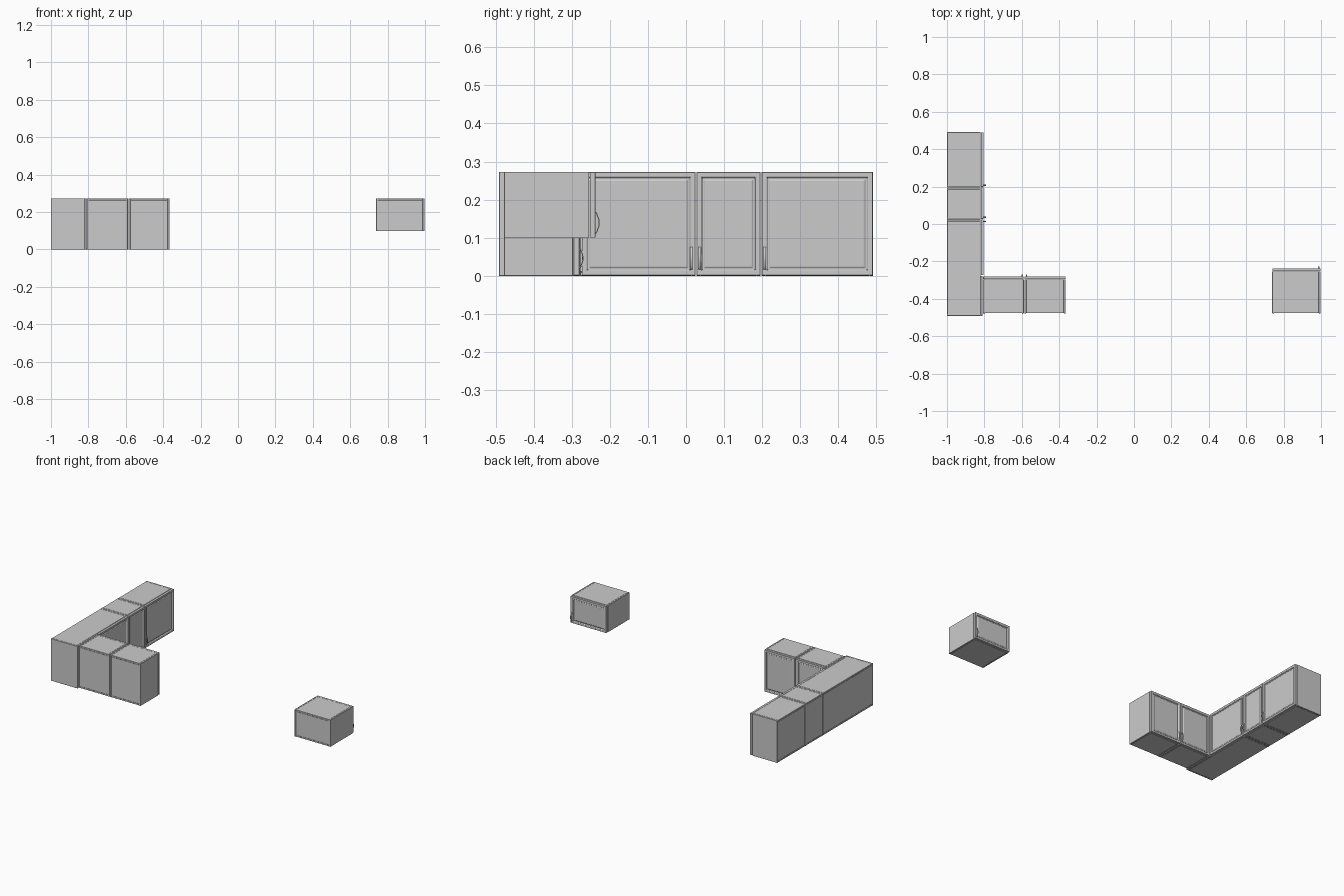
import bpy, bmesh, math
from mathutils import Matrix, Vector

if "Cube" in bpy.data.objects:
    bpy.data.objects.remove(bpy.data.objects["Cube"])

TOP = 0.273      # shared top height
T = 0.01         # board thickness
GAP = 0.0015     # gap between carcass and door


def add_mesh(name, bm, mat, bevel=0.0):
    bmesh.ops.recalc_face_normals(bm, faces=bm.faces)
    bm.transform(mat)
    me = bpy.data.meshes.new(name)
    bm.to_mesh(me)
    bm.free()
    ob = bpy.data.objects.new(name, me)
    bpy.context.collection.objects.link(ob)
    if bevel:
        m = ob.modifiers.new("edge", 'BEVEL')
        m.width, m.segments, m.limit_method = bevel, 1, 'ANGLE'
    return ob


def add_box(bm, lo, hi):
    lo, hi = Vector(lo), Vector(hi)
    m = Matrix.Translation((lo + hi) / 2) @ Matrix.Diagonal((*(hi - lo), 1))
    return bmesh.ops.create_cube(bm, size=1, matrix=m)["verts"]


# Carcass: side, top, bottom and back boards, open towards +y
def carcass(name, mat, w, d, z0):
    bm = bmesh.new()
    add_box(bm, (0, 0, z0), (T, d, TOP))
    add_box(bm, (w - T, 0, z0), (w, d, TOP))
    add_box(bm, (T, 0.001, z0), (w - T, d, z0 + T))
    add_box(bm, (T, 0.001, TOP - T), (w - T, d, TOP))
    add_box(bm, (T, 0.001, z0 + T), (w - T, 0.006, TOP - T))
    add_mesh(name, bm, mat, 0.0008)


# Door: slab with a chamfered frame and a slightly raised centre panel
def door(name, mat, x0, x1, d, z0, thick):
    bm = bmesh.new()
    add_box(bm, (x0 + 0.001, d + GAP, z0 + 0.001), (x1 - 0.001, d + thick, TOP - 0.001))
    bm.normal_update()
    front = max(bm.faces, key=lambda f: f.normal.y)
    for width, depth in ((0.002, 0.0), (0.016, 0.0), (0.004, -0.006),
                         (0.004, 0.0), (0.006, 0.003)):
        bmesh.ops.inset_region(bm, faces=[front], thickness=width)
        for v in front.verts:
            v.co.y += depth
    add_mesh(name, bm, mat, 0.0008)


# Handle: bowed flat bar with two feet, swept along an arch
def handle(name, mat, x, y, z):
    path = [(-0.002, 0), (0.004, 0.004), (0.0065, 0.012), (0.010, 0.021), (0.011, 0.030)]
    path += [(p, 0.060 - q) for p, q in reversed(path[:-1])]
    bm = bmesh.new()
    rings = []
    for i, (p, q) in enumerate(path):
        a, b = path[max(i - 1, 0)], path[min(i + 1, len(path) - 1)]
        t = Vector((b[0] - a[0], b[1] - a[1])).normalized()
        n = Vector((t.y, -t.x)) * 0.0014
        rings.append([bm.verts.new((x + sx * 0.0035, y + p - 0.0014 + s * n.x, z + q + s * n.y))
                      for sx, s in ((-1, -1), (1, -1), (1, 1), (-1, 1))])
    for r, s in zip(rings, rings[1:]):
        for k in range(4):
            bm.faces.new((r[k], r[(k + 1) % 4], s[(k + 1) % 4], s[k]))
    bm.faces.new(rings[0])
    bm.faces.new(rings[-1])
    ob = add_mesh(name, bm, mat)
    bpy.ops.object.select_all(action='DESELECT')
    ob.select_set(True)
    bpy.context.view_layer.objects.active = ob
    bpy.ops.object.shade_smooth_by_angle(angle=math.radians(40))


def cabinet(name, origin, angle, w, d, z0, door_w, handle_x, thick=0.0165):
    mat = Matrix.Translation((*origin, 0)) @ Matrix.Rotation(math.radians(angle), 4, 'Z')
    carcass(name + "_carcass", mat, w, d, z0)
    door(name + "_door", mat, 0, door_w, d, z0, thick)
    handle(name + "_handle", mat, handle_x, d + thick, z0 + (0.016 if z0 == 0 else 0.010))


# Side run, doors facing +x
cabinet("side_wide_cabinet", (-1, 0.491), -90, 0.293, 0.180, 0, 0.293, 0.284)
cabinet("side_narrow_cabinet", (-1, 0.196), -90, 0.169, 0.180, 0, 0.169, 0.160)
cabinet("corner_cabinet", (-1, 0.0255), -90, 0.5165, 0.180, 0, 0.300, 0.012)

# Blind filler in the corner behind the short run
bm = bmesh.new()
add_box(bm, (-0.8195, -0.491, 0), (-0.809, -0.277, TOP))
add_mesh("corner_filler", bm, Matrix.Identity(4), 0.0008)

# Short run, doors facing +y
cabinet("short_left_cabinet", (-0.807, -0.4775), 0, 0.218, 0.181, 0, 0.218, 0.209)
cabinet("short_right_cabinet", (-0.586, -0.4775), 0, 0.221, 0.181, 0, 0.221, 0.011)

# Separate raised cabinet on the far side
cabinet("single_cabinet", (0.739, -0.4775), 0, 0.259, 0.2235, 0.099, 0.259, 0.249)
